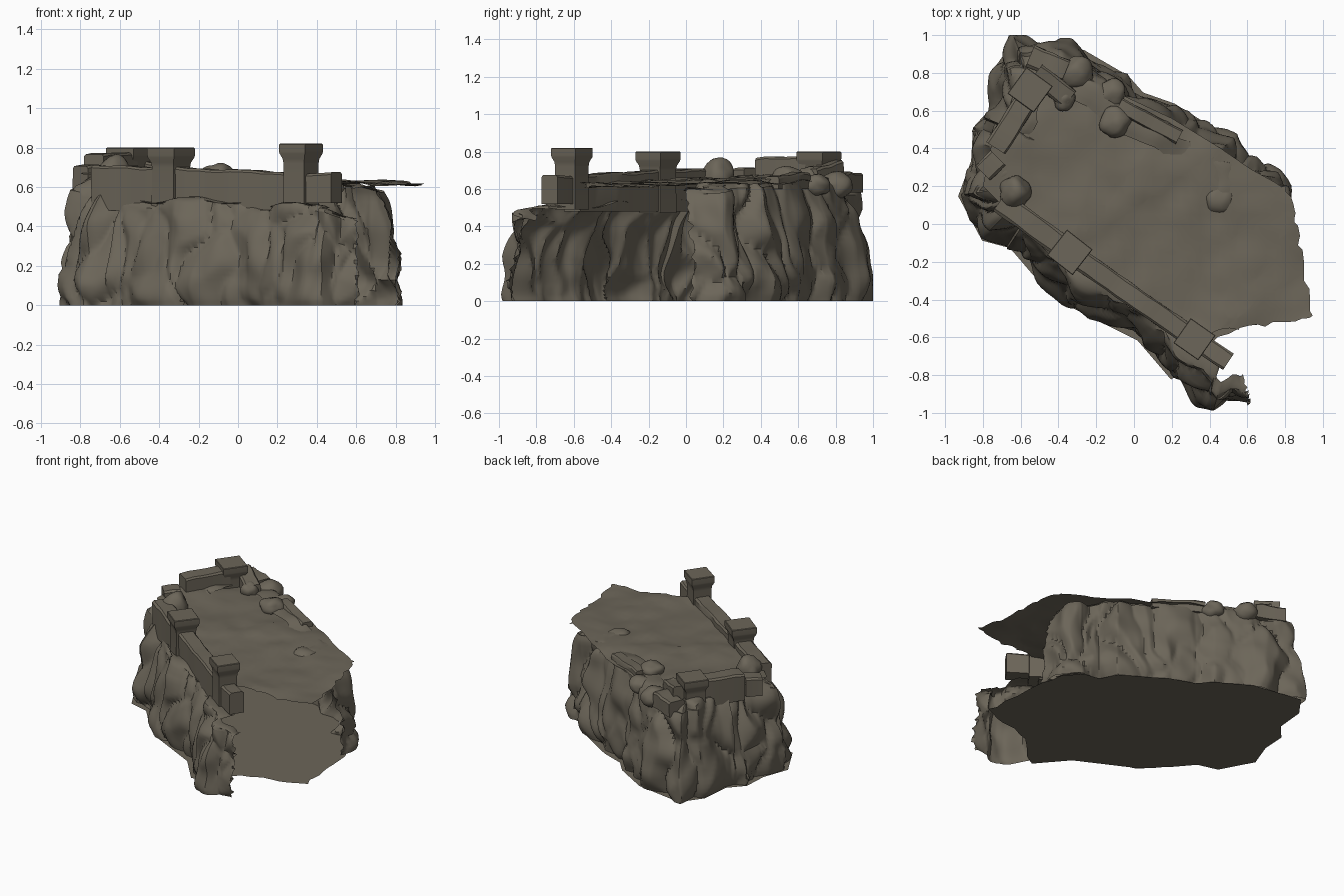
import bpy, bmesh, math, random
from mathutils import Vector, noise

if "Cube" in bpy.data.objects:
    bpy.data.objects.remove(bpy.data.objects["Cube"])

random.seed(4)
rock = bpy.data.materials.new("brown grey stone")
rock.diffuse_color = (0.15, 0.132, 0.10, 1)
rock.use_nodes = True
rock.node_tree.nodes["Principled BSDF"].inputs["Base Color"].default_value = rock.diffuse_color


def finish(name, bm, angle=35):
    bmesh.ops.recalc_face_normals(bm, faces=bm.faces)
    me = bpy.data.meshes.new(name)
    bm.to_mesh(me)
    bm.free()
    ob = bpy.data.objects.new(name, me)
    bpy.context.collection.objects.link(ob)
    me.materials.append(rock)
    bpy.ops.object.select_all(action='DESELECT')
    ob.select_set(True)
    bpy.context.view_layer.objects.active = ob
    bpy.ops.object.shade_smooth_by_angle(angle=math.radians(angle))
    return ob


# Cliff footprint from the broken front tip, round the left and back, to the open end: x, y, top
OUT = [(.61, -.95, .44), (.42, -.99, .51), (.2, -.84, .52), (.02, -.63, .52), (-.2, -.52, .52),
       (-.38, -.43, .52), (-.55, -.27, .53), (-.67, -.13, .54), (-.82, -.09, .57), (-.95, .15, .63),
       (-.88, .34, .67), (-.87, .52, .67), (-.77, .63, .68), (-.75, .85, .67), (-.64, 1.0, .66),
       (-.45, .97, .66), (-.27, .94, .66), (-.03, .8, .67), (.05, .71, .67), (.22, .65, .67),
       (.38, .55, .66), (.53, .46, .65), (.59, .34, .65), (.71, .32, .64), (.82, .2, .62), (.85, .04, .61)]
PER = 16   # columns per outline segment


def path(s):
    i = min(max(int(s), 0), len(OUT) - 2)
    return Vector(OUT[i]).lerp(Vector(OUT[i + 1]), s - i)


def inward(s):
    m = len(OUT) - 1
    d = path(min(s + .9, m)) - path(max(s - .9, 0))
    return Vector((d.y, -d.x, 0)).normalized()


def lump(p):
    # broad rounded boulders with creases between them
    q = Vector((p.x * 3.6, p.y * 3.6, p.z * 2.2))
    q += noise.noise_vector(p * 3.2) * .45
    d = noise.voronoi(q)[0]
    return .075 * min(1, (d[1] - d[0]) * 1.6) ** .8 - .05 + .03 * noise.noise(p * 6)


# Cliff shell: rows are (fraction of top height, inset), doubled for smoothness
KEYS = [(0, .015), (.07, .0), (.16, -.005), (.25, 0), (.34, .008), (.43, .017), (.52, .027), (.61, .038),
        (.7, .048), (.78, .058), (.86, .07), (.93, .088), (.98, .115), (1, .15), (1, .21), (.985, .26)]
ROWS = []
for a, b in zip(KEYS, KEYS[1:]):
    ROWS += [a, ((a[0] + b[0]) / 2, (a[1] + b[1]) / 2)]
ROWS.append(KEYS[-1])
bm = bmesh.new()
cols = []
n = (len(OUT) - 1) * PER
for c in range(n + 1):
    s = c / PER
    base, nor = path(s), inward(s)
    col = []
    for k, (f, ins) in enumerate(ROWS):
        p = Vector((base.x, base.y, base.z * f))
        if s < 1.2:
            ins *= .6
        if 7 < s < 11.5:
            ins += .05 * f
        p += nor * (ins - lump(p) * (1 if k < 25 else .4))
        if k > 22:
            p.z += .035 * noise.noise(p * 5) - (.01 if s > 9 else 0)
        if c in (0, n):
            p += Vector((random.uniform(-.012, .012), random.uniform(-.02, .02), 0))
        p.x, p.y = max(p.x, -.95), min(max(p.y, -1), 1)
        col.append(bm.verts.new(p))
    cols.append(col)
for a, b in zip(cols, cols[1:]):
    for k in range(len(ROWS) - 1):
        bm.faces.new((a[k], b[k], b[k + 1], a[k + 1]))
finish("cliff_shell", bm, 40)


# Flat sheets cut into a grid, with ragged broken edges at the open end
def sheet(name, pts, height, step):
    bm = bmesh.new()
    f = bm.faces.new([bm.verts.new((x, y, 0)) for x, y in pts])
    bmesh.ops.triangulate(bm, faces=[f])
    for axis in ((1, 0, 0), (0, 1, 0)):
        for i in range(int(2 / step) + 1):
            co = Vector(axis) * (-1 + i * step)
            bmesh.ops.bisect_plane(bm, geom=bm.verts[:] + bm.edges[:] + bm.faces[:],
                                   plane_co=co, plane_no=axis, dist=1e-5)
    for v in bm.verts:
        if v.is_boundary and v.co.x - .5 * v.co.y > .68:
            v.co += Vector((random.uniform(-.02, .008), random.uniform(-.012, .015), 0))
        v.co.z = height(v.co)
    return finish(name, bm)


def top_height(p):
    q = Vector((p.x, p.y, 3))
    return .645 - .03 * p.x + .026 * noise.noise(q * 3.5) + .012 * noise.noise(q * 9)


sheet("plateau", [(.94, -.51), (.45, -.56), (.32, -.61), (-.34, -.15), (-.7, .1), (-.8, .2), (-.76, .4),
                  (-.68, .56), (-.6, .8), (-.48, .84), (-.3, .8), (-.1, .7), (.2, .56), (.46, .4),
                  (.62, .29), (.82, .18), (.86, .02), (.91, -.25)], top_height, .05)
sheet("cave_floor", [(.88, -.46), (.45, -.6), (.3, -.76)] + [(x * .98, y * .98) for x, y, z in OUT[2:]],
      lambda p: 0.0, .1)


# Square pillars with a flared cap
def pillar(name, x, y, top, deg, h=.083):
    bm = bmesh.new()
    rings = []
    for z, r in ((-.33, .82), (-.1, .8), (-.075, .84), (-.05, .98), (-.04, 1), (-.004, 1), (0, .96)):
        ring = []
        for i in range(4):
            a = math.radians(deg + 45 + 90 * i)
            R = h * r * math.sqrt(2)
            ring.append(bm.verts.new((x + R * math.cos(a), y + R * math.sin(a), top + z)))
        rings.append(ring)
    for a, b in zip(rings, rings[1:]):
        for i in range(4):
            j = (i + 1) % 4
            bm.faces.new((a[i], a[j], b[j], b[i]))
    bm.faces.new(rings[-1])
    bm.faces.new(rings[0][::-1])
    finish(name, bm)


pillar("front_pillar", .32, -.61, .82, -35, .08)
pillar("middle_pillar", -.34, -.15, .80, -38, .086)
pillar("back_pillar", -.55, .71, .80, -36, .086)


# Weathered parapet walls between two plan points
def wall(name, a, b, w, z0, z1, z2, cuts=8):
    a, b = Vector(a), Vector(b)
    side = Vector((-(b - a).y, (b - a).x)).normalized() * w / 2
    bm = bmesh.new()
    rings = []
    for i in range(cuts + 1):
        t = i / cuts
        p, zt = a.lerp(b, t), z1 + (z2 - z1) * t + random.uniform(-.006, .006)
        ring = []
        for k, z in ((-1, z0), (-1, zt - .012), (-.8, zt), (.8, zt), (1, zt - .012), (1, z0)):
            q = p + side * (k + random.uniform(-.05, .05))
            ring.append(bm.verts.new((q.x, q.y, z)))
        rings.append(ring)
    for r, s in zip(rings, rings[1:]):
        for k in range(6):
            j = (k + 1) % 6
            bm.faces.new((r[k], r[j], s[j], s[k]))
    bm.faces.new(rings[0])
    bm.faces.new(rings[-1][::-1])
    finish(name, bm)


wall("front_parapet", (-.34, -.15), (.32, -.61), .11, .48, .70, .67, 12)
wall("front_parapet_end", (.32, -.61), (.5, -.73), .10, .52, .66, .68, 3)
wall("left_parapet", (-.71, .12), (-.34, -.15), .12, .48, .71, .70, 6)
wall("left_back_parapet", (-.73, .4), (-.56, .67), .12, .58, .77, .77, 5)
wall("left_fallen_block", (-.8, .27), (-.72, .35), .11, .58, .71, .71, 2)
wall("back_corner_wall", (-.52, .8), (-.34, .66), .11, .6, .75, .71, 4)
wall("back_corner_slab", (-.55, .89), (-.36, .81), .12, .58, .69, .69, 4)
wall("back_low_ridge", (-.08, .63), (.24, .46), .08, .6, .69, .67, 5)


# Loose boulders on the rim
def boulder(name, x, y, z, r, h):
    bm = bmesh.new()
    bmesh.ops.create_icosphere(bm, subdivisions=3, radius=1)
    for v in bm.verts:
        v.co *= 1 + .25 * noise.noise(v.co * 1.3 + Vector((x * 9, y * 9, 0)))
        v.co = Vector((x + v.co.x * r, y + v.co.y * r, z + v.co.z * h))
    finish(name, bm, 60)


for i, (x, y, z, r, h) in enumerate([
        (-.1, .54, .66, .08, .065), (-.63, .17, .67, .085, .09), (-.37, .66, .66, .06, .06),
        (-.3, .8, .62, .09, .07), (-.12, .69, .62, .08, .06), (.45, .13, .59, .09, .06)]):
    boulder("rim_boulder_%d" % (i + 1), x, y, z, r, h)
